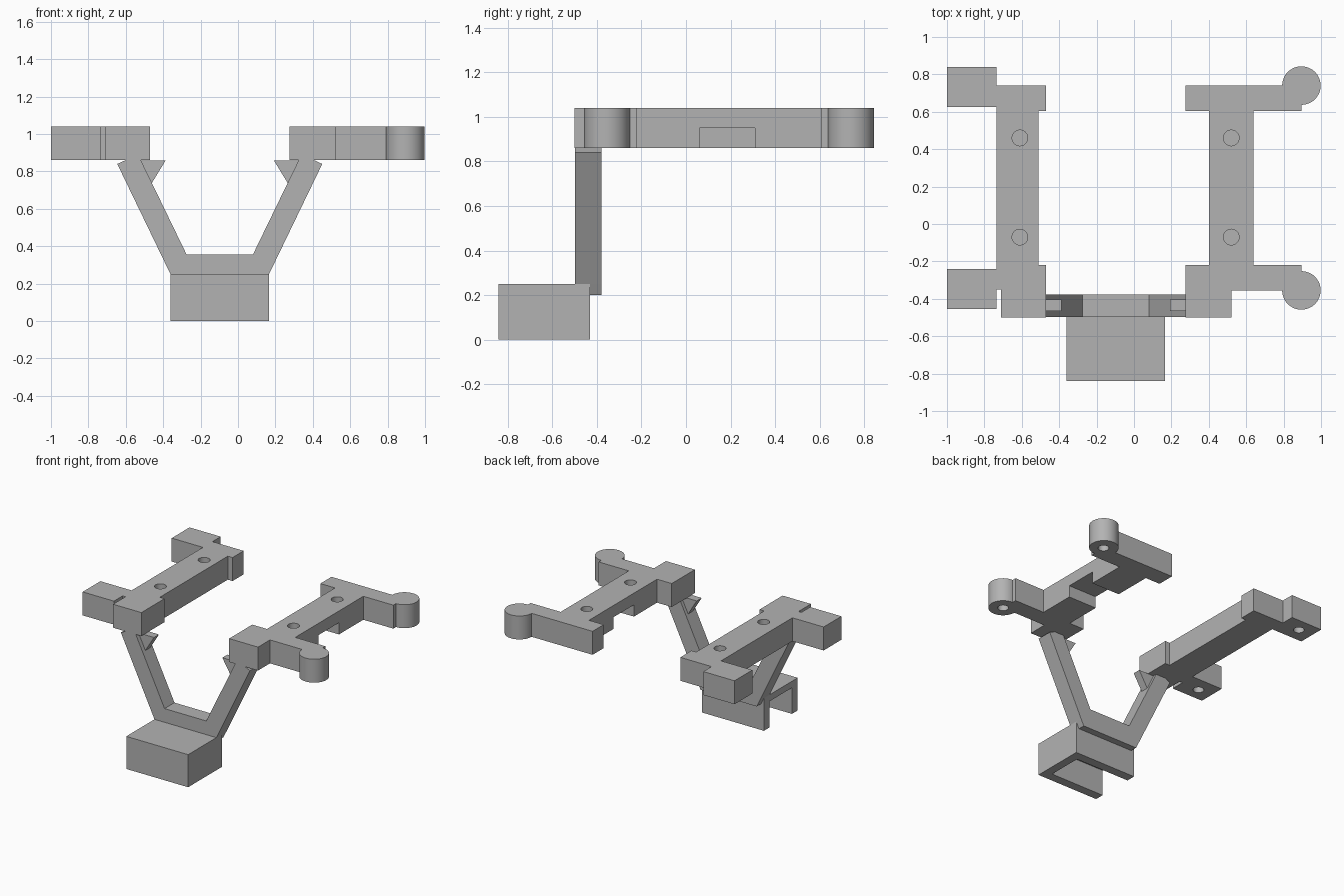
import bpy
import bmesh
from mathutils import Matrix, Vector

cube = bpy.data.objects.get("Cube")
if cube:
    bpy.data.objects.remove(cube, do_unlink=True)

# Single plain grey material
grey = bpy.data.materials.new("plain_grey")
grey.use_nodes = True
grey.diffuse_color = (0.45, 0.45, 0.45, 1)
grey.node_tree.nodes["Principled BSDF"].inputs["Base Color"].default_value = (0.45, 0.45, 0.45, 1)

BOTTOM, TOP = 0.86, 1.04


def add_object(name, bm):
    bmesh.ops.recalc_face_normals(bm, faces=bm.faces)
    mesh = bpy.data.meshes.new(name)
    bm.to_mesh(mesh)
    bm.free()
    mesh.materials.append(grey)
    obj = bpy.data.objects.new(name, mesh)
    bpy.context.collection.objects.link(obj)
    return obj


def prism(name, points, direction):
    """Extrude a flat outline of 3D points along a direction."""
    bm = bmesh.new()
    face = bm.faces.new([bm.verts.new(p) for p in points])
    moved = bmesh.ops.extrude_face_region(bm, geom=[face])["geom"]
    verts = [v for v in moved if isinstance(v, bmesh.types.BMVert)]
    bmesh.ops.translate(bm, verts=verts, vec=Vector(direction))
    return add_object(name, bm)


def plan(name, outline):
    return prism(name, [(x, y, BOTTOM) for x, y in outline], (0, 0, TOP - BOTTOM))


def upright(name, outline, y0, y1):
    return prism(name, [(x, y0, z) for x, z in outline], (0, y1 - y0, 0))


def box(name, x0, x1, y0, y1, z0, z1):
    return upright(name, [(x0, z0), (x1, z0), (x1, z1), (x0, z1)], y0, y1)


def cylinder(name, x, y, z0, z1, radius, sides=48):
    bm = bmesh.new()
    bmesh.ops.create_cone(bm, cap_ends=True, segments=sides, radius1=radius, radius2=radius,
                          depth=z1 - z0, matrix=Matrix.Translation((x, y, (z0 + z1) / 2)))
    return add_object(name, bm)


def combine(target, tool, operation):
    """Apply a boolean and discard the tool object."""
    mod = target.modifiers.new(operation.lower(), "BOOLEAN")
    mod.operation, mod.solver, mod.object = operation, "EXACT", tool
    bpy.ops.object.select_all(action="DESELECT")
    bpy.context.view_layer.objects.active = target
    target.select_set(True)
    bpy.ops.object.modifier_apply(modifier=mod.name)
    bpy.data.objects.remove(tool, do_unlink=True)


# Right rail with two square pads
right_rail = plan("right_rail", [
    (-0.71, -0.5), (-0.47, -0.5), (-0.47, -0.22), (-0.51, -0.22), (-0.51, 0.605),
    (-0.47, 0.605), (-0.47, 0.74), (-0.735, 0.74), (-0.735, 0.84), (-1, 0.84),
    (-1, 0.625), (-0.735, 0.625), (-0.735, -0.24), (-1, -0.24), (-1, -0.455),
    (-0.735, -0.455), (-0.735, -0.35), (-0.71, -0.35)])

# Left rail with two arms
left_rail = plan("left_rail", [
    (0.275, -0.5), (0.52, -0.5), (0.52, -0.355), (0.895, -0.355), (0.895, -0.22),
    (0.64, -0.22), (0.64, 0.605), (0.895, 0.605), (0.895, 0.74), (0.275, 0.74),
    (0.275, 0.605), (0.4, 0.605), (0.4, -0.22), (0.275, -0.22)])

# Round arm ends, and the notch beneath the left rail
for y in (-0.355, 0.74):
    combine(left_rail, cylinder("arm_end", 0.895, y, BOTTOM, TOP, 0.103), "UNION")
combine(left_rail, box("notch", 0.3, 0.75, 0.06, 0.31, 0.8, 0.95), "DIFFERENCE")

# Blind screw holes: on top of the rails and under the pads
for rail, x, pad_x in ((right_rail, -0.61, -0.885), (left_rail, 0.52, 0.895)):
    for y in (-0.07, 0.46):
        combine(rail, cylinder("top_hole", x, y, 0.94, 1.2, 0.042, 32), "DIFFERENCE")
    for y in (-0.355, 0.735):
        combine(rail, cylinder("pad_hole", pad_x, y, 0.7, 0.96, 0.038, 32), "DIFFERENCE")

# V-shaped support frame, mirrored about its own centre line
MID = -0.0975


def mirrored(half):
    return [(MID + dx, z) for dx, z in half] + [(MID - dx, z) for dx, z in reversed(half)]


upright("support_frame", mirrored([
    (0.238, 0.2), (0.263, 0.25), (0.548, 0.84), (0.5, 0.862), (0.423, 0.862), (0.177, 0.355)]),
    -0.498, -0.378)

# Small gussets under the rails
for name, side in (("left_gusset", -1), ("right_gusset", 1)):
    upright(name, [(MID - side * dx, z) for dx, z in
                   ((0.45, 0.858), (0.29, 0.858), (0.365, 0.735), (0.39, 0.735))], -0.465, -0.405)

# Hollow clip box, open beneath and at its right end
clip_box = box("clip_box", -0.36, 0.165, -0.84, -0.43, 0, 0.25)
combine(clip_box, box("clip_cavity", -0.5, 0.1, -0.77, -0.5, -0.1, 0.2), "DIFFERENCE")

# Smooth curved walls while keeping hard edges
bpy.ops.object.select_all(action="DESELECT")
for rail in (left_rail, right_rail):
    rail.select_set(True)
bpy.context.view_layer.objects.active = left_rail
bpy.ops.object.shade_smooth_by_angle(angle=0.6)
